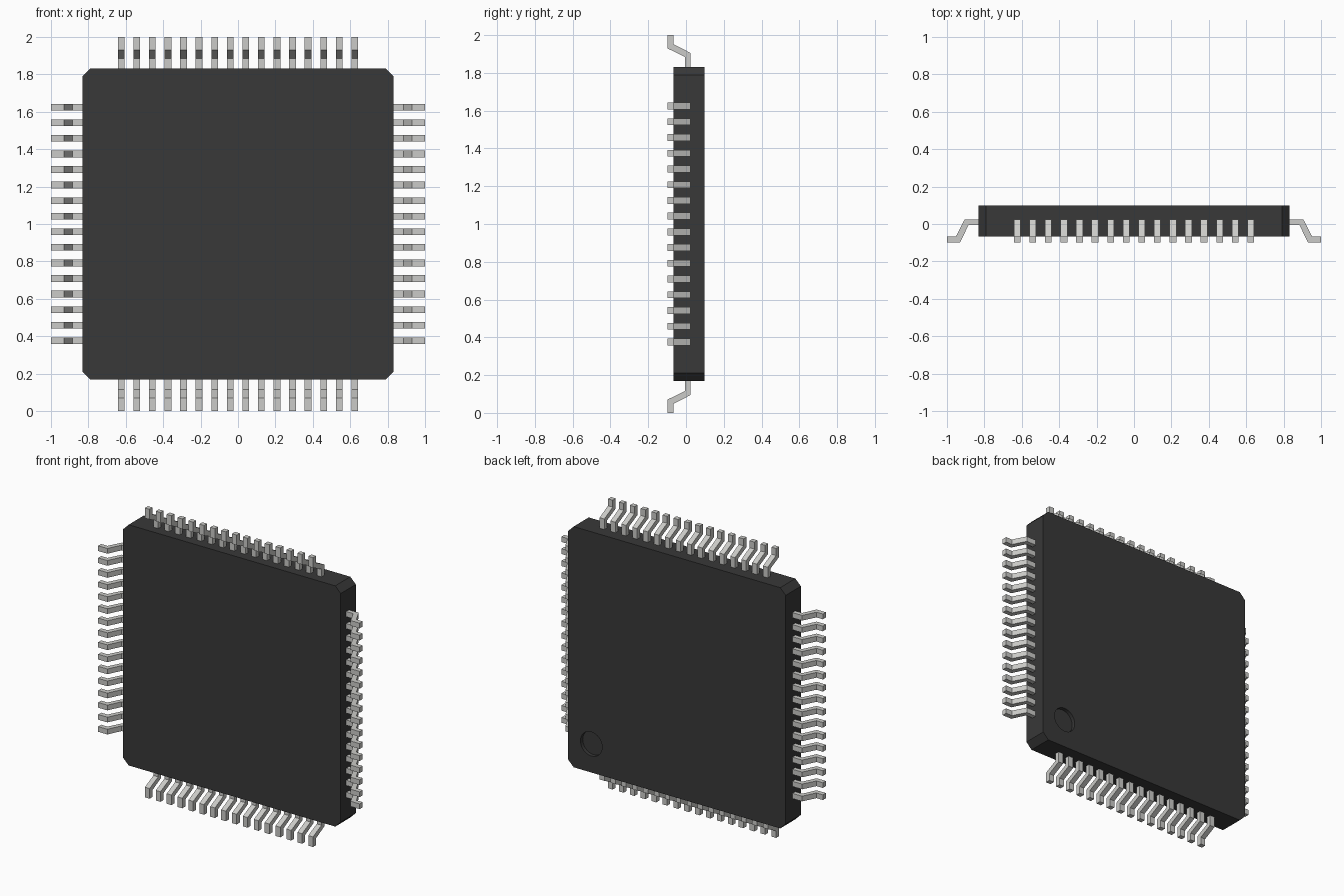
import bpy, bmesh, math
from mathutils import Matrix, Vector

cube = bpy.data.objects.get("Cube")
if cube:
    bpy.data.objects.remove(cube, do_unlink=True)

HALF, CHAMFER = 0.832, 0.042        # body half width and corner cut
FRONT, BACK = -0.066, 0.099         # body faces along y
PINS, PITCH, PIN_WIDTH = 16, 0.0833, 0.036


def material(name, rgb, roughness):
    mat = bpy.data.materials.new(name)
    mat.use_nodes = True
    mat.diffuse_color = (*rgb, 1)
    bsdf = mat.node_tree.nodes["Principled BSDF"]
    bsdf.inputs["Base Color"].default_value = (*rgb, 1)
    bsdf.inputs["Roughness"].default_value = roughness
    return mat


def add_prism(bm, points, direction):
    """Extrude a closed outline along a direction into a solid."""
    face = bm.faces.new([bm.verts.new(p) for p in points])
    ext = bmesh.ops.extrude_face_region(bm, geom=[face])
    moved = [v for v in ext["geom"] if isinstance(v, bmesh.types.BMVert)]
    bmesh.ops.translate(bm, verts=moved, vec=direction)


def finish(bm, name, mat):
    bmesh.ops.recalc_face_normals(bm, faces=bm.faces)
    mesh = bpy.data.meshes.new(name)
    bm.to_mesh(mesh)
    bm.free()
    mesh.materials.append(mat)
    obj = bpy.data.objects.new(name, mesh)
    bpy.context.collection.objects.link(obj)
    return obj


plastic = material("dark plastic", (0.04, 0.04, 0.04), 0.6)
metal = material("light metal", (0.60, 0.60, 0.58), 0.4)

# Square body with cut corners
a, b = HALF, HALF - CHAMFER
outline = [(a, b), (b, a), (-b, a), (-a, b), (-a, -b), (-b, -a), (b, -a), (a, -b)]
bm = bmesh.new()
add_prism(bm, [(x, FRONT, z + 1) for x, z in outline], Vector((0, BACK - FRONT, 0)))
body = finish(bm, "body", plastic)

# Round orientation dimple sunk into the back face
bm = bmesh.new()
bmesh.ops.create_cone(bm, cap_ends=True, segments=32, radius1=0.083, radius2=0.083,
                      depth=0.05, matrix=Matrix.Translation((0.655, BACK, 0.365))
                      @ Matrix.Rotation(math.pi / 2, 4, "X"))
cutter = finish(bm, "dimple_cutter", plastic)
cutter.hide_render = True
cutter.hide_set(True)
cut = body.modifiers.new("dimple", "BOOLEAN")
cut.operation = "DIFFERENCE"
cut.solver = "EXACT"
cut.object = cutter

# Bent pin side profile (outward distance, y)
pin = [(0.80, 0.025), (0.905, 0.025), (0.952, -0.066), (1.0, -0.066),
       (1.0, -0.099), (0.930, -0.099), (0.885, -0.006), (0.80, -0.006)]

# One row of pins on each edge, turned about the body centre
for i, side in enumerate(("left", "bottom", "right", "top")):
    bm = bmesh.new()
    for n in range(PINS):
        z = (n - (PINS - 1) / 2) * PITCH - PIN_WIDTH / 2
        add_prism(bm, [(x, y, z) for x, y in pin], Vector((0, 0, PIN_WIDTH)))
    turn = Matrix.Translation((0, 0, 1)) @ Matrix.Rotation(i * math.pi / 2, 4, "Y")
    bmesh.ops.transform(bm, matrix=turn, verts=bm.verts)
    finish(bm, side + "_pins", metal)
